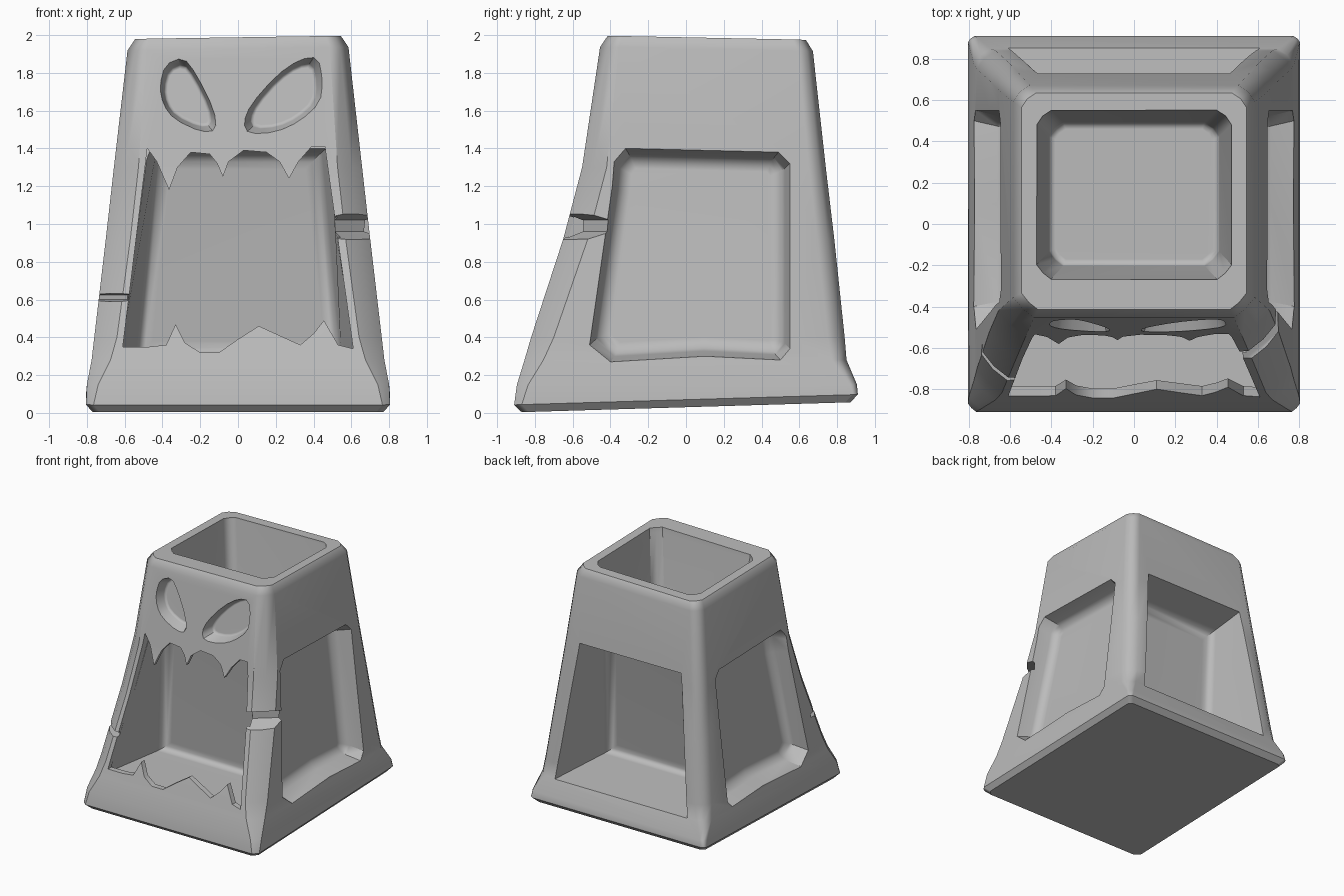
import bpy
import bmesh
from math import radians
from mathutils import Vector

default_cube = bpy.data.objects.get("Cube")
if default_cube:
    bpy.data.objects.remove(default_cube, do_unlink=True)

stone = bpy.data.materials.new("grey stone")
stone.use_nodes = True
colour = (0.5, 0.5, 0.5, 1)
stone.diffuse_color = colour
stone.node_tree.nodes["Principled BSDF"].inputs["Base Color"].default_value = colour

# Body levels: height, half width, front y, back y, back corner, front corner
LEVELS = [
    (0.03, 0.77, -0.87, 0.87, 0.03, 0.04),
    (0.07, 0.805, -0.91, 0.91, 0.03, 0.04),
    (0.15, 0.80, -0.895, 0.905, 0.04, 0.06),
    (0.28, 0.775, -0.855, 0.85, 0.08, 0.10),
    (0.40, 0.761, -0.82, 0.84, 0.09, 0.12),
    (0.92, 0.70, -0.65, 0.785, 0.09, 0.13),
    (1.30, 0.657, -0.55, 0.74, 0.09, 0.13),
    (1.92, 0.585, -0.455, 0.672, 0.08, 0.10),
    (1.98, 0.545, -0.415, 0.635, 0.07, 0.08),
]


def level_value(z, column):
    """Interpolate one column of the body levels at height z."""
    z = min(max(z, LEVELS[0][0]), LEVELS[-1][0])
    for low, high in zip(LEVELS, LEVELS[1:]):
        if z <= high[0]:
            t = (z - low[0]) / (high[0] - low[0])
            return low[column] + t * (high[column] - low[column])


def loft(name, rings, bevel=0.0):
    """Skin a stack of rings into a closed solid; bevel rounds the last ring."""
    bm = bmesh.new()
    loops = [[bm.verts.new(p) for p in ring] for ring in rings]
    count = len(loops[0])
    for a, b in zip(loops, loops[1:]):
        for i in range(count):
            j = (i + 1) % count
            bm.faces.new((a[i], a[j], b[j], b[i]))
    bm.faces.new(loops[0])
    end = bm.faces.new(loops[-1])
    bmesh.ops.recalc_face_normals(bm, faces=bm.faces)
    if bevel:
        bmesh.ops.bevel(bm, geom=list(end.edges), offset=bevel, segments=3,
                        profile=0.5, affect='EDGES')
    mesh = bpy.data.meshes.new(name)
    bm.to_mesh(mesh)
    bm.free()
    obj = bpy.data.objects.new(name, mesh)
    bpy.context.collection.objects.link(obj)
    return obj


def carve(target, cutter):
    """Subtract the cutter from the target and discard it."""
    cutter.hide_render = True
    mod = target.modifiers.new("carve", 'BOOLEAN')
    mod.operation = 'DIFFERENCE'
    mod.solver = 'EXACT'
    mod.object = cutter
    bpy.context.view_layer.objects.active = target
    bpy.ops.object.modifier_apply(modifier=mod.name)
    bpy.data.objects.remove(cutter, do_unlink=True)


def rounded(points):
    """Cut every corner of a closed outline once."""
    out = []
    for p, q in zip(points, points[1:] + points[:1]):
        p, q = Vector(p), Vector(q)
        out += [p.lerp(q, 0.25), p.lerp(q, 0.75)]
    return out


def shrunk(points, scale):
    points = [Vector(p) for p in points]
    centre = sum(points, Vector((0, 0))) / len(points)
    return [centre + (p - centre) * scale for p in points]


def front_ring(points, depth):
    return [(x, level_value(z, 2) + depth, z) for x, z in points]


def side_ring(points, depth, side):
    return [(side * (level_value(z, 1) - depth), y, z) for y, z in points]


def four(low, high):
    """Symmetric four-cornered ring from (half width, y, z) low and high."""
    return [(-low[0], *low[1:]), low, high, (-high[0], *high[1:])]


def corner_ring(z, w, front, back, b, f):
    """Level rectangle with softened corners of size b at the back, f in front."""
    half = [(w - f, front), (w - 0.44 * f, front + 0.44 * f), (w, front + f),
            (w, back - b), (w - 0.4 * b, back - 0.4 * b), (w - b, back)]
    return [(x, y, z) for x, y in half + [(-x, y) for x, y in reversed(half)]]


def body_ring(z, *shape):
    """Ring with the foot and the rim slightly uneven."""
    tilt = 0.03 if z < 0.1 else -0.02 if z > 1.9 else 0
    lean = 0.015 if z > 1.9 else 0
    return [(x, y, z + tilt * y + lean * x) for x, y, z in corner_ring(z, *shape)]


# Tapered body with softened corners and a flared foot
body = loft("stone_body", [body_ring(*level) for level in LEVELS])

# Open well in the top
carve(body, loft("well_cutter", [
    corner_ring(2.1, 0.48, -0.28, 0.56, 0.07, 0.07),
    corner_ring(1.95, 0.47, -0.265, 0.55, 0.07, 0.07),
    corner_ring(1.47, 0.41, -0.2, 0.49, 0.07, 0.07)], 0.03))

# Deep niche in the back, its wall leaning outward toward the top
carve(body, loft("back_niche_cutter", [
    four((0.62, 0.95, 0.27), (0.48, 0.83, 1.42)),
    four((0.53, 0.24, 0.30), (0.42, 0.42, 1.31))], 0.07))

# Recessed panel in each side
panel = [(-0.32, 1.40), (0.49, 1.38), (0.55, 1.32), (0.55, 0.34), (0.50, 0.28),
         (0.1, 0.30), (-0.40, 0.27), (-0.51, 0.36), (-0.39, 1.2), (-0.38, 1.33)]
for side in (-1, 1):
    carve(body, loft("side_panel_cutter", [
        side_ring(shrunk(panel, 1.02), -0.04, side),
        side_ring(shrunk(panel, 0.92), 0.165, side)], 0.06))

# Jagged mouth opening, then the cavity behind it
mouth = [
    (-0.48, 1.40), (-0.43, 1.33), (-0.365, 1.18), (-0.32, 1.30), (-0.25, 1.38),
    (-0.15, 1.37), (-0.11, 1.32), (-0.08, 1.25), (-0.05, 1.33), (0.03, 1.39),
    (0.15, 1.38), (0.22, 1.33), (0.27, 1.24), (0.32, 1.33), (0.39, 1.41),
    (0.46, 1.41), (0.475, 1.30), (0.61, 0.34), (0.53, 0.36), (0.455, 0.49),
    (0.40, 0.42), (0.33, 0.36), (0.22, 0.41), (0.11, 0.46), (0, 0.39),
    (-0.1, 0.32), (-0.2, 0.32), (-0.28, 0.37), (-0.33, 0.47), (-0.38, 0.36),
    (-0.47, 0.35), (-0.61, 0.35)]
carve(body, loft("mouth_cutter", [front_ring(mouth, -0.12), front_ring(mouth, 0.08)]))
carve(body, loft("mouth_cavity_cutter", [
    four((0.625, -0.80, 0.31), (0.48, -0.485, 1.41)),
    four((0.53, -0.22, 0.31), (0.42, -0.33, 1.36))], 0.07))

# Slanted, uneven eye sockets
eyes = [
    [(-0.42, 1.73), (-0.39, 1.85), (-0.29, 1.89), (-0.22, 1.80), (-0.12, 1.60),
     (-0.11, 1.49), (-0.19, 1.48), (-0.34, 1.55), (-0.40, 1.63)],
    [(0.02, 1.53), (0.06, 1.63), (0.2, 1.79), (0.33, 1.88), (0.43, 1.89),
     (0.455, 1.76), (0.44, 1.64), (0.33, 1.54), (0.2, 1.48), (0.05, 1.47)]]
for outline in eyes:
    outline = rounded(outline)
    carve(body, loft("eye_cutter", [
        front_ring(shrunk(outline, 1.06), -0.05),
        front_ring(shrunk(outline, 0.8), 0.09)], 0.015))


# Broken wedge and cracks across the front corners
def wedge(corner, side, sections):
    """Cut inward from a corner; sections are (distance, width, low z, high z)."""
    inward = Vector((-side, 1.2, 0)).normalized()
    across = Vector((inward.y, -inward.x, 0))
    rings = []
    for distance, width, low, high in sections:
        middle = Vector(corner) + inward * distance
        rings.append([middle + across * s * width + Vector((0, 0, z))
                      for s, z in ((-1, low), (1, low), (1, high), (-1, high))])
    carve(body, loft("wedge_cutter", rings))


wedge((0.70, -0.65, 0), 1, [(-0.1, 0.3, 0.91, 1.09), (0.1, 0.25, 0.92, 1.06),
                            (0.2, 0.2, 0.96, 1.02)])
wedge((-0.74, -0.75, 0), -1, [(-0.1, 0.2, 0.56, 0.66), (0.13, 0.15, 0.60, 0.625)])

# Finish: one stone colour, soft shading with crisp edges
body.data.materials.clear()
body.data.materials.append(stone)
for face in body.data.polygons:
    face.material_index = 0
for other in bpy.context.selected_objects:
    other.select_set(False)
body.select_set(True)
bpy.context.view_layer.objects.active = body
bpy.ops.object.shade_smooth_by_angle(angle=radians(36))
weighted = body.modifiers.new("weighted normals", 'WEIGHTED_NORMAL')
weighted.keep_sharp = True
